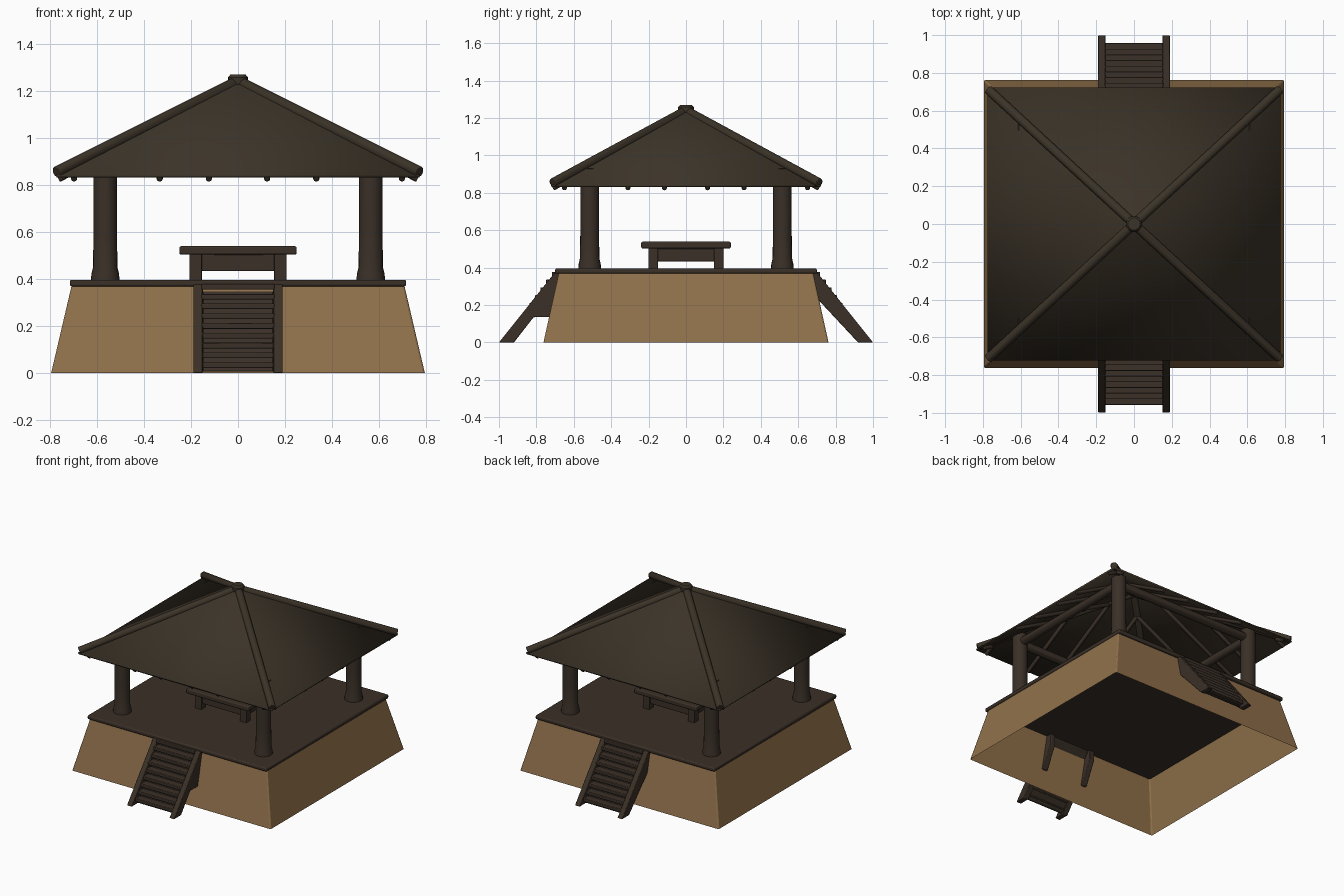
import bpy, bmesh, math
from mathutils import Vector

cube = bpy.data.objects.get("Cube")
if cube:
    bpy.data.objects.remove(cube, do_unlink=True)


def material(name, rgb):
    m = bpy.data.materials.new(name)
    m.use_nodes = True
    m.diffuse_color = (*rgb, 1)
    m.node_tree.nodes["Principled BSDF"].inputs["Base Color"].default_value = (*rgb, 1)
    return m


TIMBER = material("dark timber", (0.042, 0.029, 0.02))
THATCH = material("dark roof", (0.044, 0.033, 0.021))
EARTH = material("tan earth", (0.28, 0.165, 0.07))
parts = []


def make(name, bm, mat, bevel=0.0):
    bmesh.ops.recalc_face_normals(bm, faces=bm.faces)
    mesh = bpy.data.meshes.new(name)
    bm.to_mesh(mesh)
    bm.free()
    mesh.materials.append(mat)
    ob = bpy.data.objects.new(name, mesh)
    bpy.context.collection.objects.link(ob)
    if bevel:
        mod = ob.modifiers.new("soft edges", 'BEVEL')
        mod.width, mod.segments = bevel, 2
    parts.append(ob)
    return ob


def box(name, centre, size, mat=TIMBER, bevel=0.004):
    bm = bmesh.new()
    bmesh.ops.create_cube(bm, size=1)
    bmesh.ops.scale(bm, vec=size, verts=bm.verts)
    bmesh.ops.translate(bm, vec=centre, verts=bm.verts)
    return make(name, bm, mat, bevel)


def pole(name, a, b, radius, mat=TIMBER, sides=12, bevel=0.004):
    a, b = Vector(a), Vector(b)
    bm = bmesh.new()
    bmesh.ops.create_cone(bm, cap_ends=True, segments=sides, radius1=radius,
                          radius2=radius, depth=(b - a).length)
    bmesh.ops.rotate(bm, matrix=Vector((0, 0, 1)).rotation_difference(b - a).to_matrix(),
                     verts=bm.verts)
    bmesh.ops.translate(bm, vec=(a + b) / 2, verts=bm.verts)
    return make(name, bm, mat, bevel)


def lathe(name, x, y, profile, mat=TIMBER, sides=20):
    bm = bmesh.new()
    rings = [[bm.verts.new((x + r * math.cos(2 * math.pi * i / sides),
                            y + r * math.sin(2 * math.pi * i / sides), z))
              for i in range(sides)] for r, z in profile]
    for low, high in zip(rings, rings[1:]):
        for i in range(sides):
            j = (i + 1) % sides
            bm.faces.new((low[i], low[j], high[j], high[i]))
    bm.faces.new(rings[0])
    bm.faces.new(rings[-1])
    return make(name, bm, mat)


def extrude_x(name, outline, x0, x1, mat=TIMBER):
    bm = bmesh.new()
    face = bm.faces.new([bm.verts.new((x0, y, z)) for y, z in outline])
    out = bmesh.ops.extrude_face_region(bm, geom=[face])
    moved = [g for g in out["geom"] if isinstance(g, bmesh.types.BMVert)]
    bmesh.ops.translate(bm, vec=(x1 - x0, 0, 0), verts=moved)
    return make(name, bm, mat, 0.004)


CORNERS = [(-1, -1), (1, -1), (1, 1), (-1, 1)]

# Hollow sloping plinth, open underneath
bm = bmesh.new()
low = [bm.verts.new((sx * 0.795, sy * 0.762, 0)) for sx, sy in CORNERS]
high = [bm.verts.new((sx * 0.708, sy * 0.68, 0.372)) for sx, sy in CORNERS]
for i in range(4):
    j = (i + 1) % 4
    bm.faces.new((low[i], low[j], high[j], high[i]))
make("plinth", bm, EARTH, 0.008)

# Floor deck
box("floor", (0, 0, 0.382), (1.432, 1.4, 0.028), bevel=0.008)

# Corner posts with flared feet
for sx, sy in CORNERS:
    lathe("post", sx * 0.565, sy * 0.515,
          [(0.061, 0.39), (0.059, 0.42), (0.052, 0.45), (0.05, 0.6), (0.05, 0.93)])

# Beams tying the post heads
for s in (-1, 1):
    pole("long_beam", (-0.6, s * 0.515, 0.872), (0.6, s * 0.515, 0.872), 0.03)
    pole("short_beam", (s * 0.565, -0.55, 0.872), (s * 0.565, 0.55, 0.872), 0.03)

# Roof sheet, hip poles and cap
EX, EY, EAVE, PEAK = 0.775, 0.722, 0.842, 1.25
bm = bmesh.new()
apex = bm.verts.new((0, 0, PEAK))
eaves = [bm.verts.new((sx * EX, sy * EY, EAVE)) for sx, sy in CORNERS]
for i in range(4):
    bm.faces.new((eaves[i], eaves[(i + 1) % 4], apex))
roof = make("roof", bm, THATCH)
sheet = roof.modifiers.new("thickness", 'SOLIDIFY')
sheet.thickness, sheet.offset = 0.012, -1
for sx, sy in CORNERS:
    pole("hip_pole", (sx * 0.772, sy * 0.712, 0.854), (0, 0, 1.24), 0.025, THATCH)
lathe("roof_cap", 0, 0, [(0.036, 1.215), (0.042, 1.235), (0.042, 1.258), (0.032, 1.27)], THATCH)


# Rafters under each slope, ending at the hips
def under_roof(t):
    return PEAK + (EAVE - PEAK) * t - 0.024


for s in (-1, 1):
    for k in (-0.9, -0.43, -0.16, 0.16, 0.43, 0.9):
        t = abs(k)
        end = 0.985
        pole("front_rafter" if s < 0 else "back_rafter",
             (k * EX, s * EY * end, under_roof(end)),
             (k * EX, s * EY * t, under_roof(t)), 0.014, sides=8)
        pole("side_rafter", (s * EX * end, k * EY, under_roof(end)),
             (s * EX * t, k * EY, under_roof(t)), 0.014, sides=8)

# Table in the middle of the deck
box("table_top", (0, 0, 0.521), (0.5, 0.48, 0.036), bevel=0.008)
for sx, sy in CORNERS:
    box("table_leg", (sx * 0.18, sy * 0.175, 0.45), (0.052, 0.05, 0.115))
for s in (-1, 1):
    box("table_long_apron", (0, s * 0.175, 0.468), (0.32, 0.02, 0.07))
    box("table_short_apron", (s * 0.18, 0, 0.468), (0.02, 0.31, 0.07))

# Stairs at front and back
STEPS = 9
for s, side in ((-1, "front"), (1, "back")):
    outline = [(s, 0), (s * 0.685, 0.395), (s * 0.64, 0.395)]
    if s < 0:
        outline += [(s * 0.64, 0.3), (s * 0.72, 0.135), (s * 0.815, 0.135)]
    else:
        outline += [(s * 0.64, 0.3)]
    outline.append((s * 0.92, 0))
    for sx in (-1, 1):
        extrude_x(side + "_stringer", outline, sx * 0.15, sx * 0.19)
    for i in range(STEPS):
        f = (i + 0.5) / STEPS
        box(side + "_tread", (0, s * (0.945 - 0.27 * f), 0.012 + 0.375 * f),
            (0.31, 0.055, 0.024))
    extrude_x(side + "_stair_back", [(s * 0.935, 0.005), (s * 0.665, 0.375),
                                     (s * 0.65, 0.375), (s * 0.92, 0.005)], -0.15, 0.15)

# Smooth the rounded parts while keeping edges crisp
for ob in parts:
    ob.select_set(True)
bpy.context.view_layer.objects.active = parts[0]
bpy.ops.object.shade_smooth_by_angle(angle=math.radians(35))
